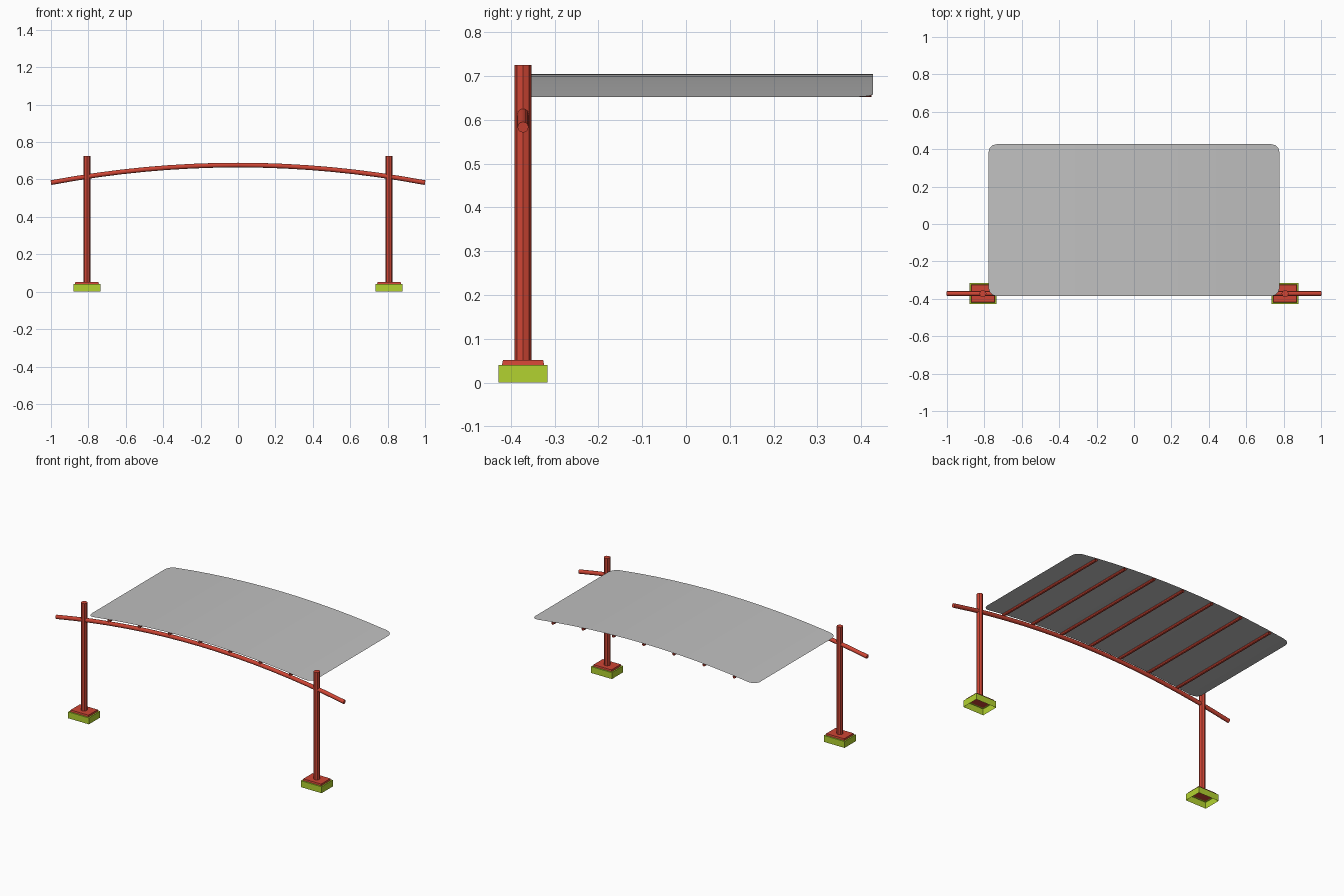
import bpy, bmesh, math
from mathutils import Vector

if "Cube" in bpy.data.objects:
    bpy.data.objects.remove(bpy.data.objects["Cube"])


def material(name, rgb):
    m = bpy.data.materials.new(name)
    m.diffuse_color = (*rgb, 1)
    m.use_nodes = True
    m.node_tree.nodes["Principled BSDF"].inputs["Base Color"].default_value = m.diffuse_color
    return m


RED = material("red steel", (0.62, 0.06, 0.035))
GREEN = material("lime green", (0.45, 0.65, 0.03))
GREY = material("grey sheet", (0.53, 0.53, 0.53))

FRONT_Y = -0.372
POST_X = 0.808


def make(name, bm, mat, recalc=True):
    if recalc:
        bmesh.ops.recalc_face_normals(bm, faces=bm.faces)
    me = bpy.data.meshes.new(name)
    bm.to_mesh(me)
    bm.free()
    me.materials.append(mat)
    ob = bpy.data.objects.new(name, me)
    bpy.context.collection.objects.link(ob)
    return ob


def tube(name, path, r, sides, mat, side_dir, caps=True):
    """Sweep a regular polygon along a path; side_dir is perpendicular to the path."""
    bm = bmesh.new()
    pts = [Vector(p) for p in path]
    side = Vector(side_dir)
    rings = []
    for i, p in enumerate(pts):
        t = (pts[min(i + 1, len(pts) - 1)] - pts[max(i - 1, 0)]).normalized()
        up = t.cross(side)
        rings.append([bm.verts.new(p + r * (math.cos(a) * side + math.sin(a) * up))
                      for a in (2 * math.pi * k / sides for k in range(sides))])
    for a, b in zip(rings, rings[1:]):
        for k in range(sides):
            n = (k + 1) % sides
            bm.faces.new((a[k], a[n], b[n], b[k]))
    if caps:
        bm.faces.new(rings[0])
        bm.faces.new(rings[-1])
    return make(name, bm, mat)


def rect(bm, cx, hx, hy, z):
    return [bm.verts.new((cx + sx * hx, FRONT_Y + sy * hy, z))
            for sx, sy in ((-1, -1), (1, -1), (1, 1), (-1, 1))]


def bridge(bm, a, b):
    for k in range(4):
        n = (k + 1) % 4
        bm.faces.new((a[k], a[n], b[n], b[k]))


def beam_z(x):
    return 0.677 - 0.094 * x * x


def roof_z(x):
    return 0.705 - 0.0876 * x * x


# posts with base plates and open-bottomed footings
for label, s in (("left", -1), ("right", 1)):
    x = s * POST_X
    tube(label + "_post", [(x, FRONT_Y, 0.04), (x, FRONT_Y, 0.725)], 0.019, 8, RED, (1, 0, 0))

    bm = bmesh.new()
    lo, hi = rect(bm, x, 0.072, 0.056, 0), rect(bm, x, 0.072, 0.056, 0.04)
    rim = rect(bm, x, 0.062, 0.046, 0.04)
    bridge(bm, lo, hi)
    bridge(bm, hi, rim)
    make(label + "_footing", bm, GREEN)

    bm = bmesh.new()
    lo, hi = rect(bm, x, 0.064, 0.048, 0.0405), rect(bm, x, 0.062, 0.046, 0.051)
    bridge(bm, lo, hi)
    bm.faces.new(lo)
    bm.faces.new(hi)
    make(label + "_base_plate", bm, RED)

# arched front beam
beam = tube("arched_beam", [(-1 + i / 8, FRONT_Y, beam_z(-1 + i / 8)) for i in range(17)],
            0.0125, 12, RED, (0, 1, 0))
beam.data.shade_smooth()
bpy.context.view_layer.objects.active = beam
beam.select_set(True)
bpy.ops.object.shade_smooth_by_angle(angle=math.radians(40))

# open-ended rafters under the roof sheet
for i in range(7):
    x = 0.21 * (i - 3)
    z = roof_z(x) - 0.0095
    tube("rafter_%d" % (i + 1), [(x, -0.383, z), (x, 0.424, z)], 0.009, 8, RED, (1, 0, 0), caps=False)

# curved roof sheet with rounded corners
W, Y0, Y1, R = 0.778, -0.386, 0.427, 0.045
corner = [(W - R + R * math.cos(a), R - R * math.sin(a))
          for a in (0, math.pi / 6, math.pi / 3, math.pi / 2)]
stations = [(-x, d) for x, d in corner]
stations += [((W - R) * (i / 6 - 1), 0) for i in range(1, 12)]
stations += [(x, d) for x, d in reversed(corner)]
bm = bmesh.new()
cols = [(bm.verts.new((x, Y0 + d, roof_z(x))), bm.verts.new((x, Y1 - d, roof_z(x))))
        for x, d in stations]
for a, b in zip(cols, cols[1:]):
    bm.faces.new((a[0], b[0], b[1], a[1]))
roof = make("roof_sheet", bm, GREY, recalc=False)
roof.data.shade_smooth()
